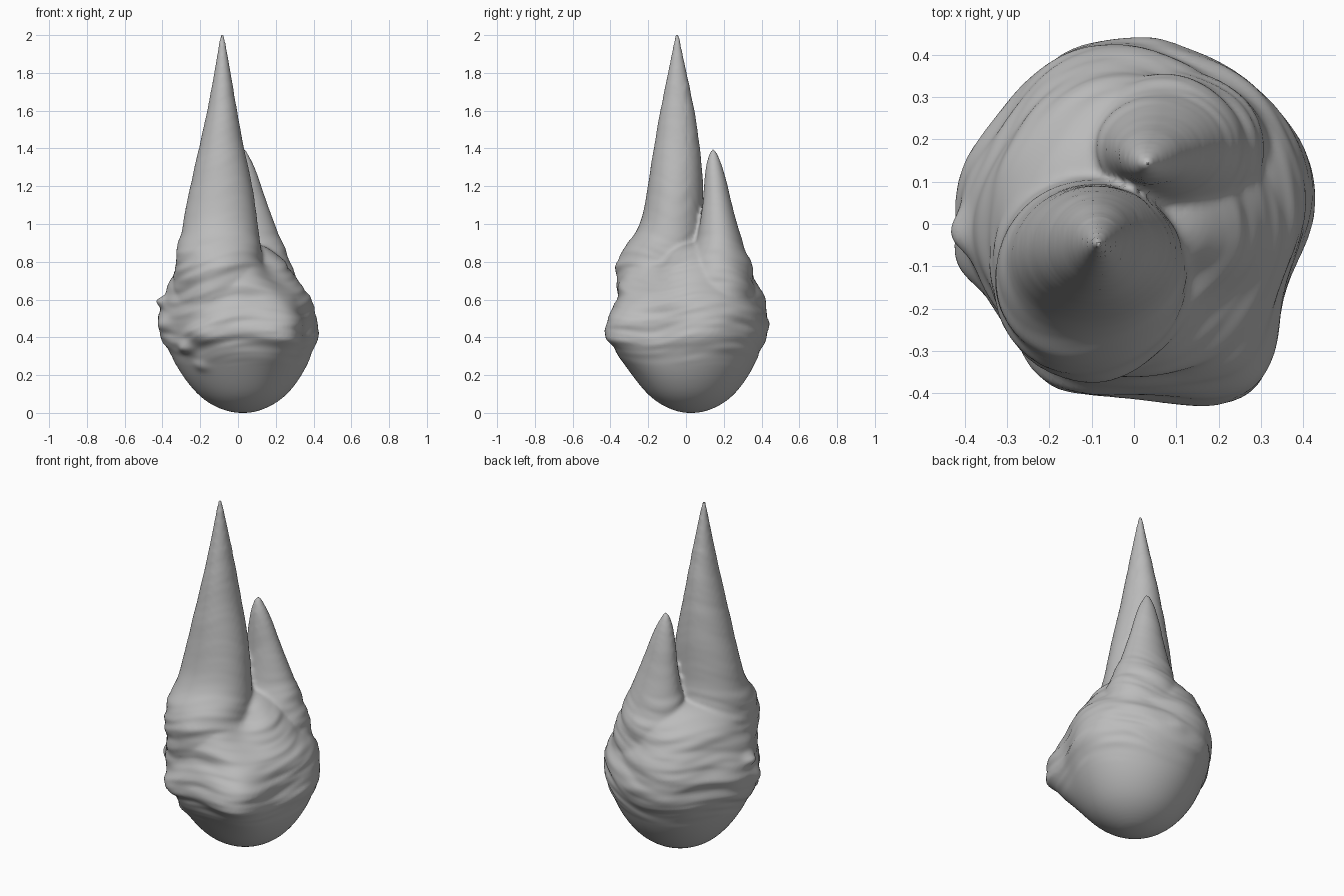
import bpy, bmesh
from math import sin, cos, pi, exp, radians, atan2
from mathutils import Vector, noise

cube = bpy.data.objects.get("Cube")
if cube:
    bpy.data.objects.remove(cube)

SIDES = 32
# Corners and flats around the bulb: angle, strength, height
LOBES = [(302, .27, .44), (335, -.11, .45), (22, .05, .48), (145, -.06, .45),
         (105, .045, .47), (215, -.05, .42), (258, .04, .42), (180, .02, .5),
         (320, -.3, .84)]


def lobe(angle, z):
    total = 1
    for centre, strength, height in LOBES:
        d = (angle - radians(centre) + pi) % (2 * pi) - pi
        total += strength * exp(-(d / .33) ** 2 - ((z - height) / .16) ** 2)
    return total


def loft(bm, rows, lobed=False):
    """Skin elliptical rings given as z, x range and y range."""
    rings = []
    for z, x0, x1, y0, y1 in rows:
        ring = []
        for i in range(SIDES):
            a = 2 * pi * i / SIDES
            k = lobe(a, z) if lobed else 1
            ring.append(bm.verts.new(((x0 + x1) / 2 + k * cos(a) * (x1 - x0) / 2,
                                      (y0 + y1) / 2 + k * sin(a) * (y1 - y0) / 2, z)))
        rings.append(ring)
    for low, high in zip(rings, rings[1:]):
        for i in range(SIDES):
            j = (i + 1) % SIDES
            bm.faces.new((low[i], low[j], high[j], high[i]))
    bm.faces.new(rings[0][::-1])
    bm.faces.new(rings[-1])


bm = bmesh.new()
# Round bulb
loft(bm, [(0, 0, .05, 0, .05), (.008, -.055, .105, -.05, .105),
          (.04, -.14, .185, -.13, .185), (.1, -.22, .268, -.21, .263),
          (.2, -.3, .342, -.285, .337), (.3, -.355, .392, -.35, .382),
          (.4, -.41, .425, -.4, .417), (.48, -.425, .43, -.395, .435),
          (.58, -.41, .41, -.37, .425), (.68, -.365, .335, -.355, .375),
          (.77, -.33, .275, -.325, .345), (.84, -.28, .215, -.265, .285),
          (.91, -.15, .12, -.13, .18)], True)
# Tall spike with its shoulder
loft(bm, [(.4, -.34, .2, -.34, .2), (.7, -.345, .15, -.365, .17),
          (.8, -.34, .14, -.375, .15), (.87, -.325, .13, -.34, .12),
          (.95, -.3, .11, -.265, .1), (1.05, -.285, .1, -.226, .095),
          (1.2, -.255, .08, -.204, .093), (1.4, -.208, .032, -.172, .077),
          (1.6, -.162, -.005, -.138, .047), (1.8, -.126, -.038, -.096, .004),
          (1.95, -.102, -.064, -.067, -.027), (2.017, -.093, -.075, -.056, -.038)])
# Short spike with its shoulder
loft(bm, [(.4, -.2, .34, -.1, .37), (.65, -.16, .34, -.03, .38),
          (.8, -.12, .28, .01, .34), (.9, -.09, .24, .05, .305),
          (1.0, -.065, .192, .078, .268), (1.2, -.035, .126, .095, .222),
          (1.3, -.017, .09, .103, .195), (1.36, .002, .06, .117, .173),
          (1.4, .02, .04, .135, .153)])
mesh = bpy.data.meshes.new("twin_spiked_body")
bm.to_mesh(mesh)
bm.free()
body = bpy.data.objects.new("twin_spiked_body", mesh)
bpy.context.collection.objects.link(body)
bpy.context.view_layer.objects.active = body
body.select_set(True)

# Fuse the parts into one skin
sub = body.modifiers.new("round", 'SUBSURF')
sub.levels = 2
fuse = body.modifiers.new("fuse", 'REMESH')
fuse.mode = 'VOXEL'
fuse.voxel_size = .011
soft = body.modifiers.new("soften", 'SMOOTH')
soft.factor = .5
soft.iterations = 7
for name in ("round", "fuse", "soften"):
    bpy.ops.object.modifier_apply(modifier=name)

# Folds and knobs: position, width, height of each
KNOBS = [((-.40, -.02, .59), .05, .035), ((-.39, -.08, .46), .07, .025),
         ((-.30, -.25, .34), .06, .04), ((-.22, -.27, .24), .05, .03),
         ((-.18, -.36, .41), .09, .025), ((.05, .43, .47), .06, .01),
         ((-.27, -.27, .28), .03, -.04)]
bm = bmesh.new()
bm.from_mesh(body.data)
bm.normal_update()
moves = []
for v in bm.verts:
    p = v.co
    band = max(0, min(1, (p.z - .25) / .12)) * max(.1, min(1, (1.0 - p.z) / .2))
    if p.z > 1.75:
        band = 0
    tilt = p.z - .12 * p.x - .03 * sin(3 * atan2(p.y, p.x))
    wrinkle = noise.noise(Vector((p.x * 3, p.y * 3, tilt * 13)))
    wrinkle += .4 * noise.noise(Vector((p.x * 6 + 9, p.y * 6, tilt * 28)))
    push = .017 * band * wrinkle
    for centre, width, height in KNOBS:
        d = p - Vector(centre)
        d.z *= 1.8
        push += height * exp(-(d.length / width) ** 2)
    n = Vector((v.normal.x, v.normal.y, v.normal.z * .4))
    moves.append((v, n * push))
for v, move in moves:
    v.co += move

# Set the base on the ground
low = min(v.co.z for v in bm.verts)
for v in bm.verts:
    v.co.z -= low
bm.to_mesh(body.data)
bm.free()

# Plain grey surface
grey = bpy.data.materials.new("plain_grey")
grey.use_nodes = True
colour = (.5, .5, .5, 1)
grey.diffuse_color = colour
grey.node_tree.nodes["Principled BSDF"].inputs["Base Color"].default_value = colour
body.data.materials.clear()
body.data.materials.append(grey)
bpy.ops.object.shade_smooth_by_angle(angle=radians(50))
